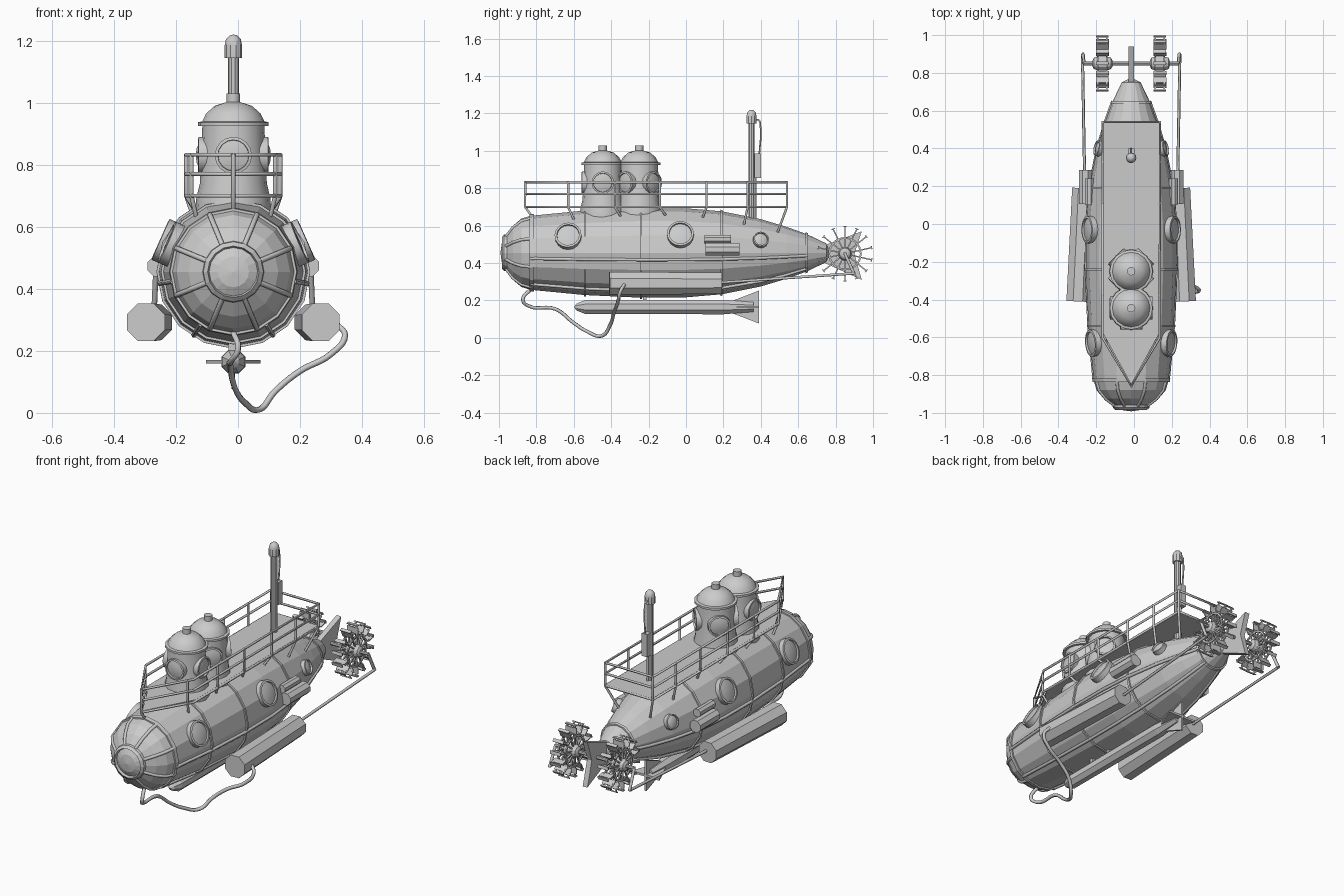
import bpy, bmesh, math
from mathutils import Vector, Matrix

if "Cube" in bpy.data.objects:
    bpy.data.objects.remove(bpy.data.objects["Cube"])

CX, CZ = -0.015, 0.455          # hull axis


def finish(bm, name, smooth=False):
    bmesh.ops.recalc_face_normals(bm, faces=bm.faces)
    me = bpy.data.meshes.new(name)
    bm.to_mesh(me)
    bm.free()
    for p in me.polygons:
        p.use_smooth = False
    ob = bpy.data.objects.new(name, me)
    bpy.context.collection.objects.link(ob)
    if smooth:
        bpy.ops.object.select_all(action='DESELECT')
        ob.select_set(True)
        bpy.context.view_layer.objects.active = ob
        bpy.ops.object.shade_smooth_by_angle(angle=math.radians(35))
    return ob


def lathe_into(bm, prof, loc, axis, seg, phase=0.0, closed=False):
    """Spin (radius, height) points around an axis."""
    q = Vector(axis).to_track_quat('Z', 'Y')
    rings = []
    for r, h in prof:
        n = 1 if r == 0 else seg
        rings.append([bm.verts.new(Vector(loc) + q @ Vector((
            r * math.cos(phase + math.tau * i / seg), r * math.sin(phase + math.tau * i / seg), h)))
            for i in range(n)])
    pairs = list(zip(rings, rings[1:])) + ([(rings[-1], rings[0])] if closed else [])
    for a, b in pairs:
        for i in range(seg):
            j = (i + 1) % seg
            vs = [a[i % len(a)], a[j % len(a)], b[j % len(b)], b[i % len(b)]]
            bm.faces.new(list(dict.fromkeys(vs)))
    if not closed:
        for ring in (rings[0], rings[-1]):
            if len(ring) > 2:
                bm.faces.new(ring)


def lathe(name, prof, loc, axis, seg=16, phase=0.0, closed=False, smooth=False):
    bm = bmesh.new()
    lathe_into(bm, prof, loc, axis, seg, phase, closed)
    return finish(bm, name, smooth)


def box_into(bm, size, mat):
    bmesh.ops.create_cube(bm, size=1, matrix=mat @ Matrix.Diagonal((*size, 1)))


def prism(name, pts, thick):
    """Extrude a flat 3D outline by a vector, centred on the outline."""
    t = Vector(thick)
    bm = bmesh.new()
    f = bm.faces.new([bm.verts.new(Vector(p) - t / 2) for p in pts])
    new = bmesh.ops.extrude_face_region(bm, geom=[f])['geom']
    bmesh.ops.translate(bm, vec=t, verts=[v for v in new if isinstance(v, bmesh.types.BMVert)])
    return finish(bm, name)


def tube(name, pts, r, cyclic=False, smooth=False):
    cu = bpy.data.curves.new(name, 'CURVE')
    cu.dimensions = '3D'
    cu.bevel_depth, cu.bevel_resolution, cu.use_fill_caps = r, 1, True
    if smooth:
        sp = cu.splines.new('BEZIER')
        sp.bezier_points.add(len(pts) - 1)
        for b, p in zip(sp.bezier_points, pts):
            b.co = p
            b.handle_left_type = b.handle_right_type = 'AUTO'
        sp.resolution_u = 6
    else:
        sp = cu.splines.new('POLY')
        sp.points.add(len(pts) - 1)
        for b, p in zip(sp.points, pts):
            b.co = (*p, 1)
    sp.use_cyclic_u = cyclic
    tmp = bpy.data.objects.new(name + "_tmp", cu)
    bpy.context.collection.objects.link(tmp)
    me = bpy.data.meshes.new_from_object(tmp.evaluated_get(bpy.context.evaluated_depsgraph_get()))
    bpy.data.objects.remove(tmp)
    ob = bpy.data.objects.new(name, me)
    bpy.context.collection.objects.link(ob)
    return ob


def porthole(name, loc, normal, r, depth):
    lathe(name, [(r, -depth), (r, .012), (r * .84, .014), (r * .82, .004), (r * .45, .01), (0, .012)],
          loc, normal, 16, smooth=True)


# Hull
HULL = [(0, -.992), (.05, -.985), (.088, -.965), (.145, -.925), (.183, -.88), (.198, -.83), (.226, -.54),
        (.24, -.24), (.238, 0), (.222, .19), (.18, .4), (.138, .54), (.098, .65), (.05, .75), (0, .775)]
lathe("hull", HULL, (CX, 0, CZ), (0, 1, 0), 16)


def hull_r(y):
    for (r0, y0), (r1, y1) in zip(HULL, HULL[1:]):
        if y0 <= y <= y1:
            return r0 + (r1 - r0) * (y - y0) / (y1 - y0)


# Hull bands and nose window ring
for i, (y, w) in enumerate([(-.825, .022), (-.54, .012), (-.24, .012), (.19, .012), (.645, .012)]):
    a, b = hull_r(y - w / 2), hull_r(y + w / 2)
    lathe(f"hull_band_{i}", [(a - .01, y - w / 2), (a + .008, y - w / 2), (b + .008, y + w / 2),
                             (b - .01, y + w / 2)], (CX, 0, CZ), (0, 1, 0), 16, closed=True)
lathe("nose_window_ring", [(.078, -.97), (.083, -.985), (.097, -.972), (.1, -.95)],
      (CX, 0, CZ), (0, 1, 0), 16, closed=True)

# Nose ribs and side wales
for i in range(8):
    a = math.tau * (i + .5) / 8
    d = Vector((math.cos(a), 0, math.sin(a)))
    path = [Vector((CX, y, CZ)) + d * hull_r(y) for y in (-.962, -.925, -.88, -.83)]
    tube(f"nose_rib_{i}", path, .009)
for s in (-1, 1):
    for k, a in enumerate((-9, -58)):
        c, sn = math.cos(math.radians(a)), math.sin(math.radians(a))
        tube(f"side_wale_{s}_{k}", [(CX + s * c * hull_r(y), y, CZ + sn * hull_r(y))
             for y in (-.83, -.54, -.24, 0, .19, .4, .54, .65)], .009)

# Deck with pointed bow
prism("deck", [(CX, -.85, .70), (CX + .148, -.58, .70), (CX + .148, .54, .70),
               (CX - .148, .54, .70), (CX - .148, -.58, .70)], (0, 0, .012))
# Railing
rail = [(0, -.86), (.152, -.6), (.152, .54), (-.152, .54), (-.152, -.6)]
for z in (.70, .77, .832):
    tube(f"rail_{z}", [(CX + x, y, z) for x, y in rail], .007, cyclic=True)
tube("rail_post_bow", [(CX, -.86, .835), (CX, -.86, .70), (CX, -.82, .645)], .007)
for s in (-1, 1):
    for y in (-.63, -.38, -.14, .11, .33, .54):
        x = .152 if y > -.6 else .135
        yb = y - .05 if y > .5 else y - .02 if y > 0 else y + .03
        xb = .12 if y < .5 else .1
        zb = CZ + math.sqrt(max(hull_r(yb) ** 2 - xb ** 2, 0)) - .005
        tube(f"rail_post_{s}_{y}", [(CX + s * x, y, .835), (CX + s * x, y, .70), (CX + s * xb, yb, zb)], .007)

# Twin conning towers
TOWER = [(.122, .64), (.12, .69), (.108, .74), (.1, .925), (.114, .925), (.114, .937), (.1, .94),
         (.088, .965), (.06, .99), (.022, 1.002), (.022, 1.03), (0, 1.03)]
for n, (y, turn) in enumerate([(-.445, 0), (-.25, 45)]):
    lathe(f"tower_{n}", TOWER, (CX, y, 0), (0, 0, 1), 16, smooth=True)
    for k in range(4):
        a = math.radians(turn + 90 * k)
        if n == 0 and k == 1:
            continue
        d = Vector((math.cos(a), math.sin(a), 0))
        porthole(f"tower_porthole_{n}_{k}", Vector((CX, y, .83)) + d * .1, d, .06, .03)

# Periscope
lathe("periscope", [(.018, .6), (.018, 1.145), (.028, 1.145), (.028, 1.185), (.024, 1.205), (.012, 1.217),
                    (0, 1.22)], (CX, .35, 0), (0, 0, 1), 10, smooth=True)
bm = bmesh.new()
box_into(bm, (.035, .034, .13), Matrix.Translation((CX, .383, .92)))
finish(bm, "periscope_box")
tube("periscope_cable", [(CX, .37, 1.165), (CX, .388, 1.165), (CX, .398, 1.13), (CX, .392, .98)], .005, smooth=True)
tube("periscope_pipe", [(CX, .373, .86), (CX, .373, .62)], .006)

for s in (-1, 1):
    # Hull portholes
    for k, (y, r, a) in enumerate([(-.63, .072, 24), (-.03, .072, 24), (.4, .042, 22)]):
        d = Vector((s * math.cos(math.radians(a)), 0, math.sin(math.radians(a))))
        nrm = d + Vector((0, (-.08, 0, .2)[k], 0))
        porthole(f"hull_porthole_{s}_{k}", Vector((CX, y, CZ)) + d * (hull_r(y) + .006), nrm, r, .03)
    # Side canisters
    lathe(f"canister_large_{s}", [(.036, 0), (.036, .18)], (CX + s * .243, .105, .473), (0, 1, 0), 8, math.pi / 8)
    lathe(f"canister_small_{s}", [(.024, 0), (.024, .14)], (CX + s * .222, .1, .528), (0, 1, 0), 8, math.pi / 8)
    # Ballast tanks, toed in towards the stern
    a, b = Vector((CX + s * .282, -.41, .292)), Vector((CX + s * .255, .19, .292))
    lathe(f"ballast_tank_{s}", [(.066, 0), (.062, (b - a).length)], a, b - a, 8, math.pi / 8)
    # Drive rod and crank
    tube(f"drive_rod_{s}", [(CX + s * .245, .17, .295), (CX + s * .258, .9, .345)], .008)
    tube(f"crank_{s}", [(CX + s * .25, .85, .45), (CX + s * .255, .9, .34)], .009)

# Paddle wheels
for s in (-1, 1):
    bm = bmesh.new()
    hub = (CX + s * .152, .85, .45)
    lathe_into(bm, [(.018, -.052), (.03, -.045), (.038, -.02), (.038, .02), (.03, .045), (.018, .052)],
               hub, (1, 0, 0), 12)
    for o in (-.024, .024):
        lathe_into(bm, [(.08, o - .004), (.09, o - .004), (.09, o + .004), (.08, o + .004)],
                   hub, (1, 0, 0), 14, closed=True)
    for k in range(14):
        m = Matrix.Translation(hub) @ Matrix.Rotation(math.tau * k / 14, 4, 'X')
        for o in (-.024, .024):
            box_into(bm, (.008, .007, .125), m @ Matrix.Translation((o, 0, .084)))
        box_into(bm, (.07, .006, .034), m @ Matrix.Translation((0, 0, .115)))
        box_into(bm, (.066, .018, .006), m @ Matrix.Translation((0, 0, .146)))
    finish(bm, f"paddle_wheel_{s}")
lathe("axle", [(.01, -.252), (.01, .252)], (CX, .85, .45), (1, 0, 0), 8)

# Rudder
prism("rudder", [(CX, .70, .42), (CX, .70, .48), (CX, .94, .57), (CX, .90, .45), (CX, .94, .31)], (.03, 0, 0))

# Torpedo slung under the keel
lathe("torpedo", [(0, -.6), (.02, -.585), (.04, -.54), (.042, .2), (.028, .36), (0, .36)],
      (CX, 0, .165), (0, 1, 0), 8, math.pi / 8)
fin = [(.03, .24), (.088, .39), (-.088, .39), (-.03, .24)]
prism("torpedo_fin_flat", [(CX + w, y, .165) for w, y in fin], (0, 0, .012))
prism("torpedo_fin_upright", [(CX, y, .165 + w) for w, y in fin], (.012, 0, 0))
for y in (-.36, -.22):
    bm = bmesh.new()
    box_into(bm, (.03, .02, .06), Matrix.Translation((CX, y, .212)))
    finish(bm, f"torpedo_bracket_{y}")

# Air hose
tube("hose", [(CX, -.83, .26), (.0, -.872, .205), (-.02, -.84, .17), (-.025, -.7, .155), (-.01, -.6, .08),
              (.02, -.53, .035), (.07, -.45, .011), (.12, -.405, .07), (.2, -.385, .135), (.3, -.365, .19),
              (.345, -.35, .25), (.32, -.33, .285)], .01, smooth=True)
